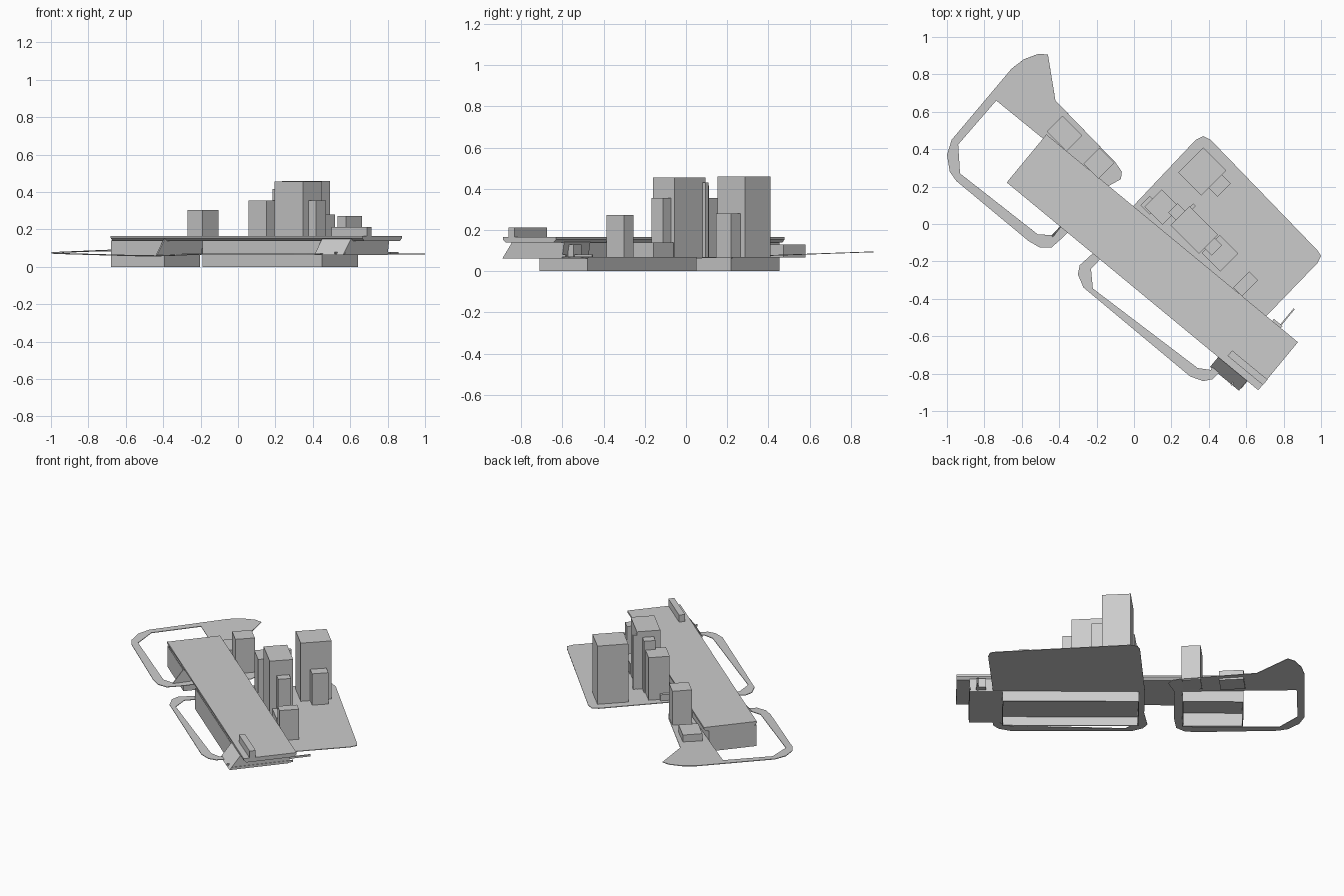
import bpy, bmesh, math
from mathutils import Matrix, Vector

cube = bpy.data.objects.get("Cube")
if cube:
    bpy.data.objects.remove(cube)

grey = bpy.data.materials.new("plain grey")
grey.use_nodes = True
grey.diffuse_color = (0.6, 0.6, 0.6, 1)
grey.node_tree.nodes["Principled BSDF"].inputs["Base Color"].default_value = (0.6, 0.6, 0.6, 1)

DECK_TURN = math.radians(-39.55)   # long axis of the deck
TOWER_TURN = math.radians(-45)     # street grid on the plates


def finish(name, bm, turn=0.0, centre=(0, 0)):
    bmesh.ops.recalc_face_normals(bm, faces=bm.faces)
    bm.transform(Matrix.Translation((*centre, 0)) @ Matrix.Rotation(turn, 4, "Z"))
    mesh = bpy.data.meshes.new(name)
    bm.to_mesh(mesh)
    bm.free()
    mesh.materials.append(grey)
    ob = bpy.data.objects.new(name, mesh)
    bpy.context.collection.objects.link(ob)
    return ob


def add_box(bm, u0, u1, v0, v1, z0, z1):
    m = Matrix.Translation(((u0 + u1) / 2, (v0 + v1) / 2, (z0 + z1) / 2)) \
        @ Matrix.Diagonal((u1 - u0, v1 - v0, z1 - z0, 1))
    bmesh.ops.create_cube(bm, size=1, matrix=m)


def deck_box(name, *bounds):
    bm = bmesh.new()
    add_box(bm, *bounds)
    return finish(name, bm, DECK_TURN)


def tower(name, x, y, across, deep, top, base=0.066):
    bm = bmesh.new()
    add_box(bm, -across / 2, across / 2, -deep / 2, deep / 2, base, top)
    return finish(name, bm, TOWER_TURN, (x, y))


def section(name, profile, u0, u1):
    """Extrude a cross-section of the deck along its length."""
    bm = bmesh.new()
    face = bm.faces.new([bm.verts.new((u0, v, z)) for v, z in profile])
    out = bmesh.ops.extrude_face_region(bm, geom=[face])["geom"]
    bmesh.ops.translate(bm, vec=(u1 - u0, 0, 0),
                        verts=[g for g in out if isinstance(g, bmesh.types.BMVert)])
    return finish(name, bm, DECK_TURN)


def plate(name, outer, hole, height, slope=0.0):
    """Thin ground plate with an opening, optionally tilted along y."""
    bm = bmesh.new()
    edges = []
    for ring in (outer, hole):
        vs = [bm.verts.new((x, y, height + slope * y)) for x, y in ring]
        edges += [bm.edges.new((a, b)) for a, b in zip(vs, vs[1:] + vs[:1])]
    bmesh.ops.triangle_fill(bm, use_beauty=True, use_dissolve=False, edges=edges)
    ob = finish(name, bm)
    solid = ob.modifiers.new("thickness", "SOLIDIFY")
    solid.thickness = 0.004
    solid.offset = 0
    return ob


def along(u, v):
    p = Matrix.Rotation(DECK_TURN, 3, "Z") @ Vector((u, v, 0))
    return p.x, p.y


# Ground plates, each with a loop around the front of the deck
plate("right_plate",
      [(.37, .47), (.41, .45), (.98, -.14), (1, -.17), (.98, -.21), (.70, -.50),
       (.48, -.74), (.46, -.79), (.42, -.83), (.37, -.84), (.30, -.815),
       (-.27, -.34), (-.30, -.27), (-.29, -.22), (-.19, -.13), (-.01, .09), (.33, .45)],
      [along(-.02, .045), along(-.02, -.265), (-.23, -.24), (-.22, -.345),
       (.34, -.77), (.41, -.78), along(.81, -.275), along(.81, .045)],
      0.068)
plate("left_plate",
      [(-.46, .905), (-.51, .91), (-.59, .88), (-.655, .83), (-.975, .45), (-1, .37),
       (-.985, .28), (-.95, .23), (-.565, -.09), (-.505, -.125), (-.44, -.125),
       (-.39, -.08), (-.355, -.045), (-.16, .19), (-.07, .24), (-.065, .28),
       (-.10, .33), (-.42, .66)],
      [along(-.988, .04), (-.94, .425), (-.93, .27), (-.515, -.055), (-.44, -.06),
       along(-.295, -.27), along(-.295, .045)],
      0.062, 0.035)

# Long deck with an undercut rim
section("deck", [(-.262, .165), (.071, .165), (.071, .153), (.055, .138),
                 (-.245, .138), (-.262, .153)], -.666, 1.078)
deck_box("deck_block", .835, 1.08, -.225, -.187, .165, .212)

# Hollow hulls under the deck, open at the bottom
for name, u0, u1, ceiling in (("long_hull", -.03, .80, .06), ("short_hull", -.665, -.295, .09)):
    t = .006
    bm = bmesh.new()
    add_box(bm, u0, u1, -.262, -.262 + t, 0, .14)
    add_box(bm, u0, u1, .04 - t, .04, 0, .14)
    for u in (u0, u1 - t):
        add_box(bm, u, u + t, -.262 + t, .04 - t, 0, .14)
    add_box(bm, u0 + t, u1 - t, -.262 + t, .04 - t, ceiling, ceiling + t)
    finish(name, bm, DECK_TURN)

# Slanted gusset and the end body of the deck
slanted = [(-.262, .15), (-.33, .062), (.045, .062), (.06, .15)]
section("gusset", slanted, -.298, -.290)
section("end_body", slanted, .80, 1.0)

# Thin outriggers at the far end
deck_box("long_outrigger", .945, .953, -.335, .195, .068, .08)
deck_box("short_outrigger", .995, 1.003, -.315, .07, .068, .08)
deck_box("outrigger_bracket", .90, .96, .05, .085, .07, .13)

# Towers on the right plate
for name, *spec in (
        ("back_tower", .364, .281, .174, .19, .46),
        ("back_annex", .452, .212, .085, .10, .28),
        ("main_tower", .322, -.032, .215, .145, .455),
        ("main_tower_shaft", .24, .055, .09, .07, .415),
        ("main_tower_fin", .305, .085, .02, .05, .43),
        ("side_tower", .15, .09, .135, .13, .355),
        ("side_step", .085, .10, .07, .07, .11),
        ("front_tower", .415, -.112, .08, .078, .355),
        ("front_podium", .46, -.157, .14, .135, .14),
        ("end_tower", .597, -.32, .065, .12, .272)):
    tower(name, *spec)

# Towers on the left plate
tower("left_tower", -.187, .325, .115, .12, .305)
tower("left_low_block", -.372, .484, .15, .12, .13)
